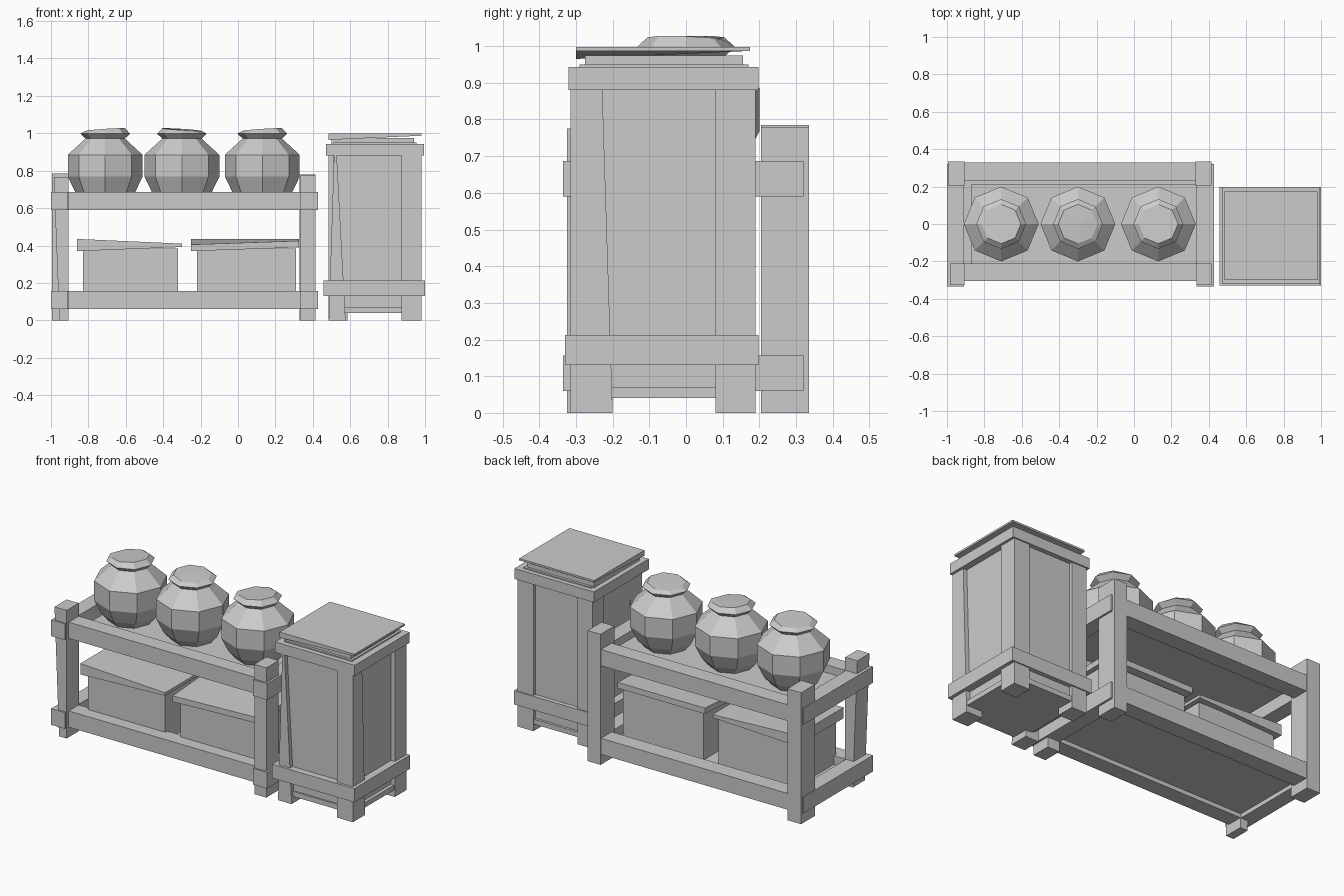
import bpy, bmesh, math

if "Cube" in bpy.data.objects:
    bpy.data.objects.remove(bpy.data.objects["Cube"])


def add_mesh(name, verts, faces):
    me = bpy.data.meshes.new(name)
    me.from_pydata(verts, [], faces)
    bm = bmesh.new()
    bm.from_mesh(me)
    bmesh.ops.recalc_face_normals(bm, faces=bm.faces)
    bm.to_mesh(me)
    bm.free()
    ob = bpy.data.objects.new(name, me)
    bpy.context.collection.objects.link(ob)
    return ob


def block(name, x, y, z, warp=None):
    """Box from (min, max) pairs; warp moves corners for a hand-hewn look."""
    verts = [(a, b, c) for c in z for b in y for a in x]
    if warp:
        verts = [warp(*v) for v in verts]
    faces = [(0, 2, 3, 1), (4, 5, 7, 6), (0, 1, 5, 4),
             (2, 6, 7, 3), (0, 4, 6, 2), (1, 3, 7, 5)]
    return add_mesh(name, verts, faces)


def pot(name, cx, tilt):
    """Eight-sided jar with a flared rim and a slightly crooked lid."""
    rings = [(0.11, 0.63), (0.16, 0.685), (0.20, 0.768), (0.20, 0.885),
             (0.105, 0.972), (0.133, 0.998), (0.105, 1.02)]
    n = 8
    verts, faces = [], []
    for i, (r, z) in enumerate(rings):
        for k in range(n):
            a = k * math.tau / n
            dz = tilt * math.cos(a + 0.5) if i == len(rings) - 1 else 0
            verts.append((cx + r * math.cos(a), r * math.sin(a), z + dz))
    for i in range(len(rings) - 1):
        for k in range(n):
            j = (k + 1) % n
            faces.append((i * n + k, i * n + j, (i + 1) * n + j, (i + 1) * n + k))
    faces.append(tuple(range(n)))
    top = (len(rings) - 1) * n
    verts.append((cx + 0.03, 0.01, 1.022))
    faces += [(top + k, top + (k + 1) % n, len(verts) - 1) for k in range(n)]
    return add_mesh(name, verts, faces)


# Rack posts (front left one narrows in the middle of its run)
block("rack_post_back_left", (-0.995, -0.905), (0.205, 0.335), (0, 0.785))
block("rack_post_back_right", (0.33, 0.415), (0.205, 0.335), (0, 0.78))
block("rack_post_front_right", (0.335, 0.415), (-0.325, -0.21), (0, 0.775))
block("rack_post_front_left", (-0.985, -0.905), (-0.325, -0.21), (0, 0.765),
      lambda x, y, z: (x + (0.03 if z < 0.1 and x < -0.95 else 0), y, z))

# Rack rails, two levels
for level, z in (("lower", (0.06, 0.157)), ("upper", (0.59, 0.687))):
    block(f"rack_{level}_rail_front", (-0.91, 0.34), (-0.305, -0.21), z)
    block(f"rack_{level}_rail_back", (-0.91, 0.34), (0.23, 0.33), z)
    block(f"rack_{level}_rail_left", (-1.0, -0.91), (-0.335, 0.32), z)
    block(f"rack_{level}_rail_right", (0.335, 0.427), (-0.335, 0.32), z)

# Shelf boards
block("lower_shelf", (-0.91, 0.34), (-0.27, 0.25), (0.085, 0.105))
block("upper_shelf", (-0.87, 0.335), (-0.22, 0.215), (0.625, 0.64))

# Storage boxes with skewed lids
block("left_box", (-0.83, -0.32), (-0.23, 0.15), (0.10, 0.385))
block("left_box_lid", (-0.86, -0.30), (-0.26, 0.18), (0.37, 0.435),
      lambda x, y, z: (x, y, z if x < -0.5 else (0.41 if z > 0.4 else 0.392)))
block("right_box", (-0.22, 0.31), (-0.23, 0.15), (0.10, 0.385))
block("right_box_lid", (-0.25, 0.325), (-0.26, 0.18), (0.37, 0.405),
      lambda x, y, z: (x, y, z + (0.03 if y > 0 else 0) + (0.02 if x > 0 and y < 0 else 0)))

# Pots
for i, (cx, tilt) in enumerate(((-0.71, 0.008), (-0.30, -0.008), (0.13, 0.008))):
    pot(f"pot_{i + 1}", cx, tilt)

# Cabinet body panels and corner posts
block("cabinet_body", (0.51, 0.955), (-0.29, 0.17), (0.05, 0.95))
block("cabinet_post_front_left", (0.485, 0.575), (-0.315, -0.20), (0, 0.94),
      lambda x, y, z: (x + (0.0 if z < 0.1 else (0.03 if x < 0.5 else -0.05)), y, z))
block("cabinet_post_front_right", (0.875, 0.98), (-0.315, -0.20), (0, 0.94),
      lambda x, y, z: (x, y - (0.03 if z > 0.1 and y > -0.25 else 0), z))
block("cabinet_post_back_left", (0.485, 0.585), (0.08, 0.19), (0, 0.94))
block("cabinet_post_back_right", (0.875, 0.98), (0.08, 0.19), (0, 0.94))
block("cabinet_base_board", (0.53, 0.975), (-0.30, 0.185), (0.04, 0.07))


def frame(name, x, y, z, t):
    """Four boards wrapped around the cabinet."""
    block(name + "_front", x, (y[0], y[0] + t), z)
    block(name + "_back", x, (y[1] - t, y[1]), z)
    block(name + "_left", (x[0], x[0] + t), (y[0] + t, y[1] - t), z)
    block(name + "_right", (x[1] - t, x[1]), (y[0] + t, y[1] - t), z)


frame("cabinet_lower_band", (0.457, 1.0), (-0.33, 0.197), (0.13, 0.212), 0.05)
frame("cabinet_upper_band", (0.47, 0.995), (-0.32, 0.198), (0.88, 0.943), 0.05)

# Cabinet top and crooked lid
block("cabinet_top", (0.50, 0.94), (-0.275, 0.155), (0.935, 0.975))
block("cabinet_lid", (0.485, 0.98), (-0.30, 0.175), (0.965, 0.998),
      lambda x, y, z: (x, y, z if z > 0.98 or (x < 0.6 and y < 0) else 0.987))
